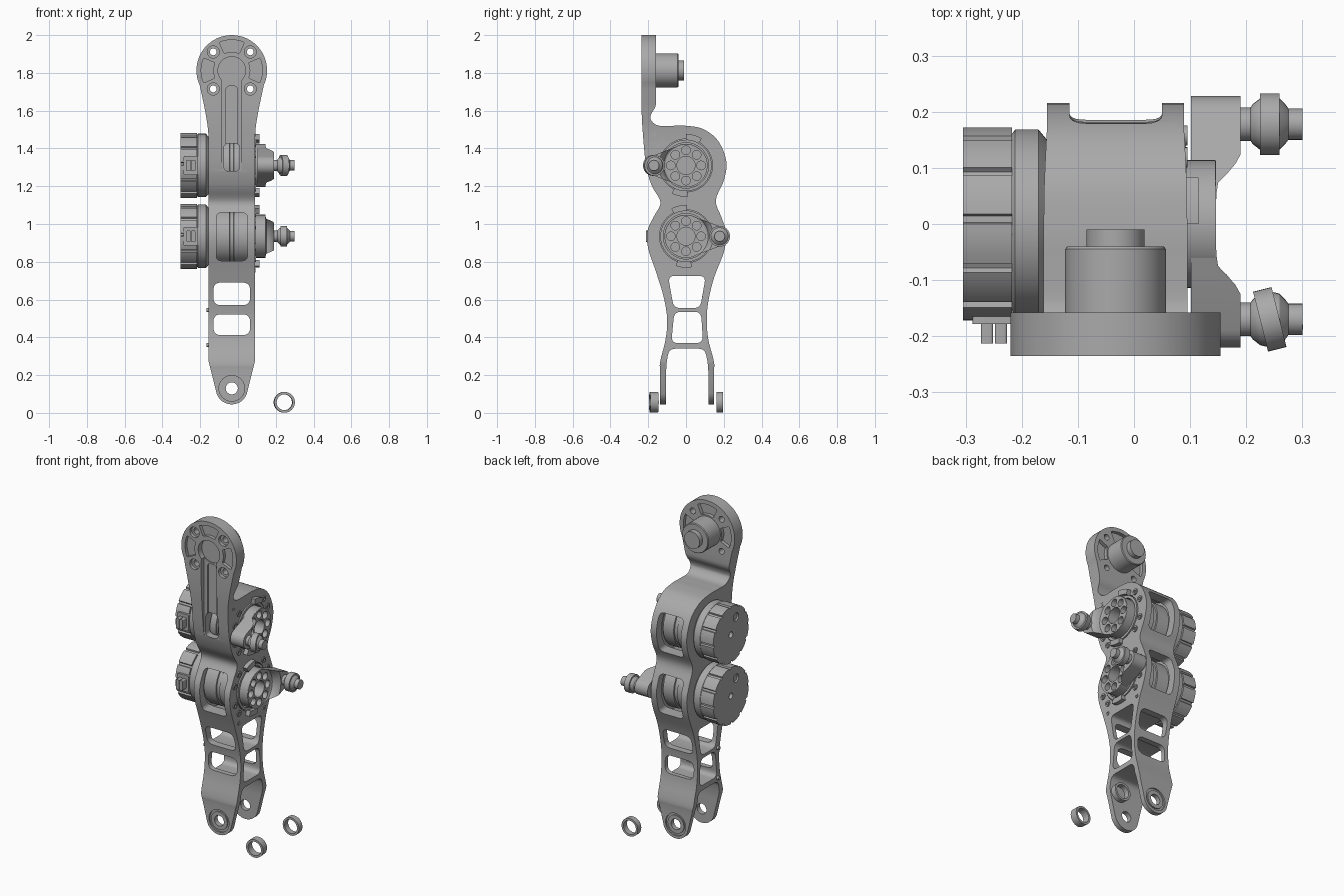
import bpy, bmesh
from math import pi, cos, sin, radians, acos
from mathutils import Matrix, Vector

if "Cube" in bpy.data.objects:
    bpy.data.objects.remove(bpy.data.objects["Cube"])

grey = bpy.data.materials.new("machined grey")
grey.use_nodes = True
grey.diffuse_color = (0.4, 0.4, 0.4, 1)
grey.node_tree.nodes["Principled BSDF"].inputs["Base Color"].default_value = (0.4, 0.4, 0.4, 1)

CX = -0.033            # centre plane of the frame
MOTORS = {"upper": 1.31, "lower": 0.935}
parts = []


def finish(name, bm):
    bmesh.ops.recalc_face_normals(bm, faces=bm.faces)
    me = bpy.data.meshes.new(name)
    bm.to_mesh(me)
    bm.free()
    me.materials.append(grey)
    ob = bpy.data.objects.new(name, me)
    bpy.context.scene.collection.objects.link(ob)
    parts.append(ob)
    return ob


def prism(name, outline, axis, a, b):
    """Extrude an outline, (y, z) along x or (x, z) along y."""
    bm = bmesh.new()
    place = (lambda t, u, v: (t, u, v)) if axis == "x" else (lambda t, u, v: (u, t, v))
    ends = [[bm.verts.new(place(t, u, v)) for u, v in outline] for t in (a, b)]
    for e in ends:
        bm.faces.new(e)
    n = len(outline)
    for i in range(n):
        j = (i + 1) % n
        bm.faces.new((ends[0][i], ends[0][j], ends[1][j], ends[1][i]))
    return finish(name, bm)


def lathe(name, profile, loc, axis="x", turn=0, closed=False, n=40):
    """Turn a profile of (position, radius) about an axis."""
    bm = bmesh.new()
    rings = [[bm.verts.new((t, r * cos(2 * pi * i / n), r * sin(2 * pi * i / n)))
              for i in range(n)] for t, r in profile]
    pairs = list(zip(rings, rings[1:]))
    if closed:
        pairs.append((rings[-1], rings[0]))
    else:
        bm.faces.new(rings[0])
        bm.faces.new(rings[-1])
    for p, q in pairs:
        for i in range(n):
            j = (i + 1) % n
            bm.faces.new((p[i], p[j], q[j], q[i]))
    angle = radians(turn + (90 if axis == "y" else 0))
    bm.transform(Matrix.Translation(loc) @ Matrix.Rotation(angle, 4, "Z"))
    return finish(name, bm)


def tube(name, r0, r1, a, b, loc, axis="x", turn=0, n=40):
    return lathe(name, [(a, r0), (a, r1), (b, r1), (b, r0)], loc, axis, turn, True, n)


def circle(c, r, n=40):
    return [(c[0] + r * cos(2 * pi * i / n), c[1] + r * sin(2 * pi * i / n)) for i in range(n)]


def arc(c, r, a0, a1, n=10):
    return [(c[0] + r * cos(radians(a0 + (a1 - a0) * i / n)),
             c[1] + r * sin(radians(a0 + (a1 - a0) * i / n))) for i in range(n + 1)]


def sector(c, r0, r1, mid, half):
    return arc(c, r0, mid - half, mid + half) + arc(c, r1, mid + half, mid - half)


def rounded(points, r, n=5):
    out, pts = [], [Vector(p) for p in points]
    for i, p in enumerate(pts):
        a = p + (pts[i - 1] - p).normalized() * r
        b = p + (pts[(i + 1) % len(pts)] - p).normalized() * r
        for k in range(n + 1):
            t = k / n
            out.append(tuple(a * (1 - t) ** 2 + p * 2 * t * (1 - t) + b * t * t))
    return out


def rect(u0, u1, v0, v1, r=0.03):
    return rounded([(u0, v0), (u1, v0), (u1, v1), (u0, v1)], r)


def spline(points, n=5):
    p = [Vector(q) for q in points]
    p = [p[0]] + p + [p[-1]]
    out = []
    for a, b, c, d in zip(p, p[1:], p[2:], p[3:]):
        for k in range(n):
            t = k / n
            out.append(tuple(0.5 * (2 * b + (c - a) * t + (2 * a - 5 * b + 4 * c - d) * t * t
                                    + (3 * b - a - 3 * c + d) * t ** 3)))
    return out + [points[-1]]


def boolean(ob, tools, op="DIFFERENCE"):
    for t in tools:
        t.hide_render = True
        m = ob.modifiers.new("cut", "BOOLEAN")
        m.operation, m.object, m.solver = op, t, "EXACT"
    dg = bpy.context.evaluated_depsgraph_get()
    me = bpy.data.meshes.new_from_object(ob.evaluated_get(dg))
    ob.modifiers.clear()
    ob.data = me
    for t in tools:
        parts.remove(t)
        bpy.data.objects.remove(t)


# Frame: side silhouette crossed with front silhouette
back = spline([(-.158, 2.1), (-.158, 1.75), (-.158, 1.66), (-.163, 1.62), (-.185, 1.58), (-.185, 1.55),
               (-.15, 1.522), (-.08, 1.52), (0, 1.52), (.09, 1.503), (.17, 1.44), (.214, 1.33),
               (.2, 1.23), (.158, 1.125), (.19, 1.03), (.214, .95), (.2, .85), (.15, .72),
               (.12, .6), (.11, .5), (.118, .39), (.148, .27), (.148, .2), (.148, -.1)])
front = spline([(-.235, 2.1), (-.235, 1.8), (-.235, 1.6), (-.226, 1.45), (-.21, 1.3), (-.18, 1.2),
                (-.135, 1.115), (-.17, 1.04), (-.205, .96), (-.2, .87), (-.16, .75), (-.12, .62),
                (-.1, .5), (-.108, .39), (-.137, .27), (-.137, .2), (-.137, -.1)])
frame = prism("frame", back + front[::-1], "x", -0.3, 0.3)
HEAD, FOOT = (CX, 1.813), (CX, 0.13)
half = arc((0, 1.813), .187, 88, -25, 20) + spline([(.145, 1.62), (.128, 1.52), (.122, 1.44)])
half += [(.122, .27), (.117, .25)] + arc((0, .13), .085, -20, -88)
face = [(CX + x, z) for x, z in half] + [(CX - x, z) for x, z in half[::-1]]
boolean(frame, [prism("face_outline", face, "y", -0.5, 0.5)], "INTERSECT")

# Frame openings: motor bores, windows, leg slot
cuts = []
for z in MOTORS.values():
    cuts += [prism("bore", circle((0, z), .165, 56), "x", -.125, .06),
             prism("bore_mouth", circle((0, z), .14, 56), "x", 0, .2),
             prism("back_window", rect(-.115, .05, z - .125, z + .115), "y", .1, .4)]
cuts.append(prism("front_window", rect(-.115, .05, .805, 1.06), "y", -.4, -.1))
top = prism("top_window", rect(-.1, .04, -.11, .11), "y", -1.6, -1.42)
top.data.transform(Matrix.Rotation(-pi / 2, 4, "X"))
top.data.transform(Matrix.Scale(-1, 4, (0, 0, 1)) if top.data.vertices[0].co.z < 0 else Matrix())
top.data.flip_normals() if top.data.polygons[0].normal.z > 0 else None
cuts.append(top)
for z0, z1 in ((.57, .69), (.412, .522)):
    cuts.append(prism("web_window", rect(-.13, .064, z0, z1, .04), "y", -.5, .5))
for pts in ([(-.095, .725), (.105, .725), (.075, .555), (-.065, .555)],
            [(-.062, .535), (.08, .535), (.09, .37), (-.078, .37)],
            [(-.09, .34), (.1, .34), (.118, .25), (.118, -.1), (-.105, -.1), (-.105, .25)]):
    cuts.append(prism("side_window", rounded(pts, .035), "x", -.5, .5))
# Neck groove with its opening
cuts += [prism("groove", rect(CX - .052, CX + .052, 1.24, 1.8, .05), "y", -.4, -.206),
         prism("groove_slot", rect(CX - .03, CX + .03, 1.4, 1.73, .02), "y", -.4, -.196),
         prism("groove_hole", rect(CX - .042, CX + .042, 1.28, 1.425, .025), "y", -.4, -.1)]
# Head pockets and bolt holes
cuts.append(prism("head_bore", circle(HEAD, .073), "y", -.4, -.2))
for mid in (0, 90, 180):
    for a, b in ((-.4, -.215), (-.18, -.1)):
        cuts.append(prism("pocket", rounded(sector(HEAD, .098, .162, mid, 24), .003, 1), "y", a, b))
for sx in (-1, 1):
    for sz in (-1, 1):
        c = (HEAD[0] + sx * .098, HEAD[1] + sz * .098)
        cuts += [prism("counterbore", circle(c, .032, 24), "y", -.4, -.215),
                 prism("bolt_hole", circle(c, .018, 20), "y", -.4, -.1)]
# Foot pivots
cuts += [prism("foot_hole", circle(FOOT, .032), "y", -.5, .5),
         prism("foot_seat_front", circle(FOOT, .068), "y", -.4, -.128),
         prism("foot_seat_back", circle(FOOT, .068), "y", .139, .4)]
boolean(frame, cuts)
for name, y in (("front", -.129), ("back", .14)):
    tube("foot_bearing_" + name, .032, .055, -.006, .006, (CX, y, .13), "y")

# Head pivot
lathe("head_pivot", [(-.17, .09), (-.045, .09), (-.04, .086), (-.04, .052), (-.01, .052)],
      (CX, 0, HEAD[1]), "y", n=56)

for name, z in MOTORS.items():
    upper = name == "upper"
    # Motor: scalloped end cap, stator and inner body
    rim = []
    for k in range(12):
        rim += arc((0, z), .172, k * 30, k * 30 + 24, 5) + arc((0, z), .162, k * 30 + 25, k * 30 + 29, 1)
    cap = prism(name + "_motor_cap", rim, "x", -.305, -.217)
    boolean(cap, [prism("hole", circle((0, z), .018, 24), "x", -.4, -.285),
                  prism("hole", circle((-.05, z + .09), .025, 24), "x", -.4, -.295)])
    lathe(name + "_motor_body", [(-.218, .16), (-.212, .168), (-.17, .168), (-.155, .15), (-.045, .15),
                                 (-.043, .143), (-.023, .143), (-.021, .15), (.05, .15), (.055, .12)],
          (0, 0, z), n=56)
    # Cable connector
    prism(name + "_connector", rect(-.288, -.212, z - .05, z + .05, .008), "y", -.178, -.12)
    for x in (-.262, -.237):
        prism(name + "_plug", rect(x - .011, x + .011, z - .03, z + .03, .006), "y", -.213, -.15)

    # Output hub
    hub = prism(name + "_hub", circle((0, z), .114, 56), "x", .04, .145)
    holes = [prism("hole", circle((0, z), .048), "x", .07, .3)]
    for p in circle((0, z), .08, 8):
        holes.append(prism("hole", circle(p, .023, 20), "x", .1, .3))
    boolean(hub, holes)
    tube(name + "_hub_seal", .12, .136, .05, .094, (0, 0, z), n=56)

    # Crank arm: tapered hull scooped around the hub
    s, d = (-1, .17) if upper else (1, .178)
    lean = 180 / pi * acos((.112 - .05) / d)
    hull = arc((0, z), .112, lean, 360 - lean, 24) + arc((d, z), .05, -lean, lean, 16)
    crank = prism(name + "_crank", [(s * y, v) for y, v in hull], "x", .102, .19)
    boolean(crank, [lathe("scoop", [(.05, .108), (.144, .108), (.15, .118), (.165, .124),
                                    (.18, .133), (.2, .155)], (0, 0, z), n=48)])
    # Ball joint
    tip = (0, s * d, z)
    lathe(name + "_ball_stud", [(.17, .03), (.208, .03), (.212, .036), (.225, .046), (.242, .05),
                                (.259, .046), (.27, .035), (.275, .028), (.3, .028)], tip, n=28)
    tube(name + "_ball_ring", .04, .055, -.017, .017, (.242, s * d, z), turn=14 if upper else 0)

    # Retaining tabs and bolts around the hub
    for mid in ((75, 258) if upper else (103, 266)):
        prism(name + "_tab", sector((0, z), .134, .166, mid, 15), "x", .08, .115)
    for a in (20, 45, 135, 160, 200, 225, 315, 340):
        y, v = .168 * cos(radians(a)), .168 * sin(radians(a))
        tube(name + "_bolt", .009, .018, .08, .095, (0, y, z + v), n=20)

# Small frame screws
for y, z in ((-.17, 1.475), (-.12, .755), (.13, .755)):
    tube("frame_screw", .006, .012, .08, .093, (0, y, z), n=16)
for z in (.545, .36):
    lathe("frame_pin", [(-.168, .011), (-.14, .011)], (0, -.085, z), n=16)

# Loose bearing rings
tube("loose_ring_front", .042, .055, -.022, .022, (.245, -.17, .056), "y", 4)
tube("loose_ring_back", .042, .055, -.017, .017, (.245, .179, .056), "y")

bpy.ops.object.select_all(action="DESELECT")
for ob in parts:
    ob.select_set(True)
bpy.context.view_layer.objects.active = frame
bpy.ops.object.shade_smooth_by_angle(angle=radians(30))
